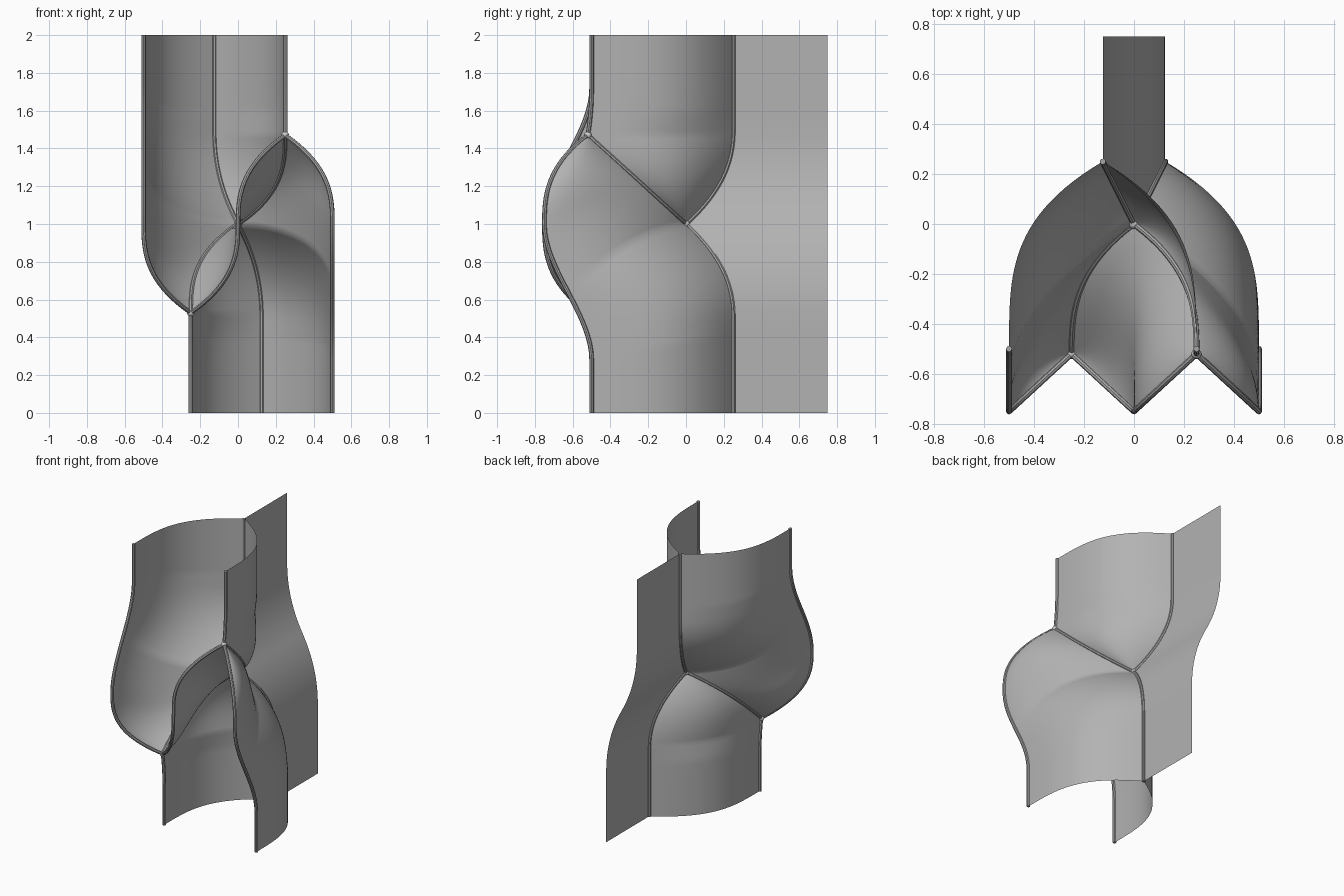
import bpy, bmesh, math
from mathutils import Vector

cube = bpy.data.objects.get("Cube")
if cube:
    bpy.data.objects.remove(cube)

K = 0.47          # height of a front junction above the middle
COLS = 28         # divisions across each sheet


def material(name, value):
    m = bpy.data.materials.new(name)
    m.use_nodes = True
    colour = (value, value, value, 1)
    m.diffuse_color = colour
    m.node_tree.nodes["Principled BSDF"].inputs["Base Color"].default_value = colour
    return m


sheet_grey = material("sheet grey", 0.45)
tube_grey = material("tube grey", 0.38)
bead_grey = material("bead grey", 0.6)


def clamp(t):
    return max(0.0, min(1.0, t))


def span(a, b, n):
    return [a + (b - a) * i / n for i in range(n + 1)]


# Edge and seam curves; h is height measured from the middle
def bend(h):
    return clamp(abs(h) / K) ** 2.7


def right_edge(h):
    if h >= 0:
        return Vector((0.5 - 0.25 * bend(h), -0.75 + 0.23 * bend(h), h))
    t = clamp(-h / 0.72)
    return Vector((0.5, -0.75 + 0.25 * t * t * (3 - 2 * t), h))


def middle_edge(h):
    return Vector((math.copysign(0.25 * bend(h), h), -0.75 + 0.23 * bend(h), h))


def back_seam(h):
    k = 1 - (1 - clamp(abs(h) / 0.5)) ** 2.2
    return Vector((math.copysign(0.125 * k, -h), 0.25 * k, h))


def front_seam(h):
    t = clamp(abs(h) / K)
    return Vector((math.copysign(0.25 * (1 - (1 - t) ** 2.8), h), -0.52 * t, h))


def upper_edge(h):
    return Vector((0.25, -0.5 - 0.02 * (1 - clamp((h - K) / 0.25)) ** 2, h))


# Curved strip from a seam point to a front point
def strip(a, b, power):
    points = []
    for u in span(0, 1, COLS):
        f = 1 - (1 - u) ** power
        points.append(Vector((a.x + (b.x - a.x) * f,
                              a.y + (b.y - a.y) * u,
                              a.z + (b.z - a.z) * u ** 1.7)))
    return points


def fullness(h):
    return 2 + 1.4 * clamp(abs(h) / 0.6)


def half_turn(p):
    return Vector((-p.x, p.y, -p.z))


def place(p):
    return Vector((p.x, p.y, p.z + 1))


def smooth(obj):
    bpy.ops.object.select_all(action='DESELECT')
    obj.select_set(True)
    bpy.context.view_layer.objects.active = obj
    bpy.ops.object.shade_smooth_by_angle(angle=math.radians(40))


def sheet(name, rows, turn=False):
    bm = bmesh.new()
    grid = [[bm.verts.new(place(half_turn(p) if turn else p)) for p in r] for r in rows]
    for low, high in zip(grid, grid[1:]):
        for i in range(len(low) - 1):
            bm.faces.new((low[i], low[i + 1], high[i + 1], high[i]))
    bmesh.ops.remove_doubles(bm, verts=bm.verts, dist=0.0005)
    bmesh.ops.recalc_face_normals(bm, faces=bm.faces)
    mesh = bpy.data.meshes.new(name)
    bm.to_mesh(mesh)
    bm.free()
    mesh.materials.append(sheet_grey)
    obj = bpy.data.objects.new(name, mesh)
    bpy.context.collection.objects.link(obj)
    smooth(obj)


def tube(name, points, turn=False):
    data = bpy.data.curves.new(name, 'CURVE')
    data.dimensions = '3D'
    data.bevel_depth = 0.012
    data.bevel_resolution = 2
    data.use_fill_caps = True
    line = data.splines.new('POLY')
    line.points.add(len(points) - 1)
    for target, p in zip(line.points, points):
        target.co = (*place(half_turn(p) if turn else p), 1)
    data.materials.append(tube_grey)
    obj = bpy.data.objects.new(name, data)
    bpy.context.collection.objects.link(obj)
    bpy.ops.object.select_all(action='DESELECT')
    obj.select_set(True)
    bpy.context.view_layer.objects.active = obj
    bpy.ops.object.convert(target='MESH')
    smooth(bpy.context.object)


def bead(name, p):
    bpy.ops.mesh.primitive_uv_sphere_add(segments=16, ring_count=8, radius=0.02, location=place(p))
    obj = bpy.context.object
    obj.name = name
    obj.data.materials.append(bead_grey)
    smooth(obj)


lower, rise, upper = span(-1, 0, 40), span(0, K, 28), span(K, 1, 20)

# Straight back sheet and middle sheet
sheet("back_sheet", [[back_seam(h), Vector((back_seam(h).x, 0.75, h))] for h in span(-1, 1, 80)])
sheet("middle_sheet", [strip(front_seam(h), middle_edge(h), 2.2) for h in span(-K, K, 56)])

# Side sheets, with a valley sagging from the centre to the front edge
side_rows = []
for h in lower + rise[1:]:
    sag = -0.36 + (0.64 * h if h < 0 else (K + 0.36) * h / K)
    seam = back_seam(h) if h < 0 else front_seam(h)
    side_rows.append(strip(seam, right_edge(sag), fullness(h) if h < 0 else 2))

# Joined sheets beyond each front junction
joined_rows = [strip(back_seam(h), front_seam(h), fullness(h)) for h in rise]
joined_rows += [strip(back_seam(h), upper_edge(h), fullness(h)) for h in upper[1:]]

for turn, side, end in ((False, "right", "upper"), (True, "left", "lower")):
    sheet(side + "_side_sheet", side_rows, turn)
    sheet(end + "_joined_sheet", joined_rows, turn)
    tube(side + "_edge_tube", [right_edge(h) for h in lower + rise[1:]], turn)
    tube(end + "_edge_tube", [upper_edge(h) for h in upper], turn)
    tube(end + "_front_seam", [front_seam(h) for h in rise], turn)
    tube(end + "_back_seam", [back_seam(h) for h in span(0, 1, 40)], turn)
    corner = front_seam(K)
    bead(end + "_junction_bead", half_turn(corner) if turn else corner)

tube("middle_edge_tube", [middle_edge(h) for h in span(-K, K, 56)])
bead("centre_bead", Vector((0, 0, 0)))
